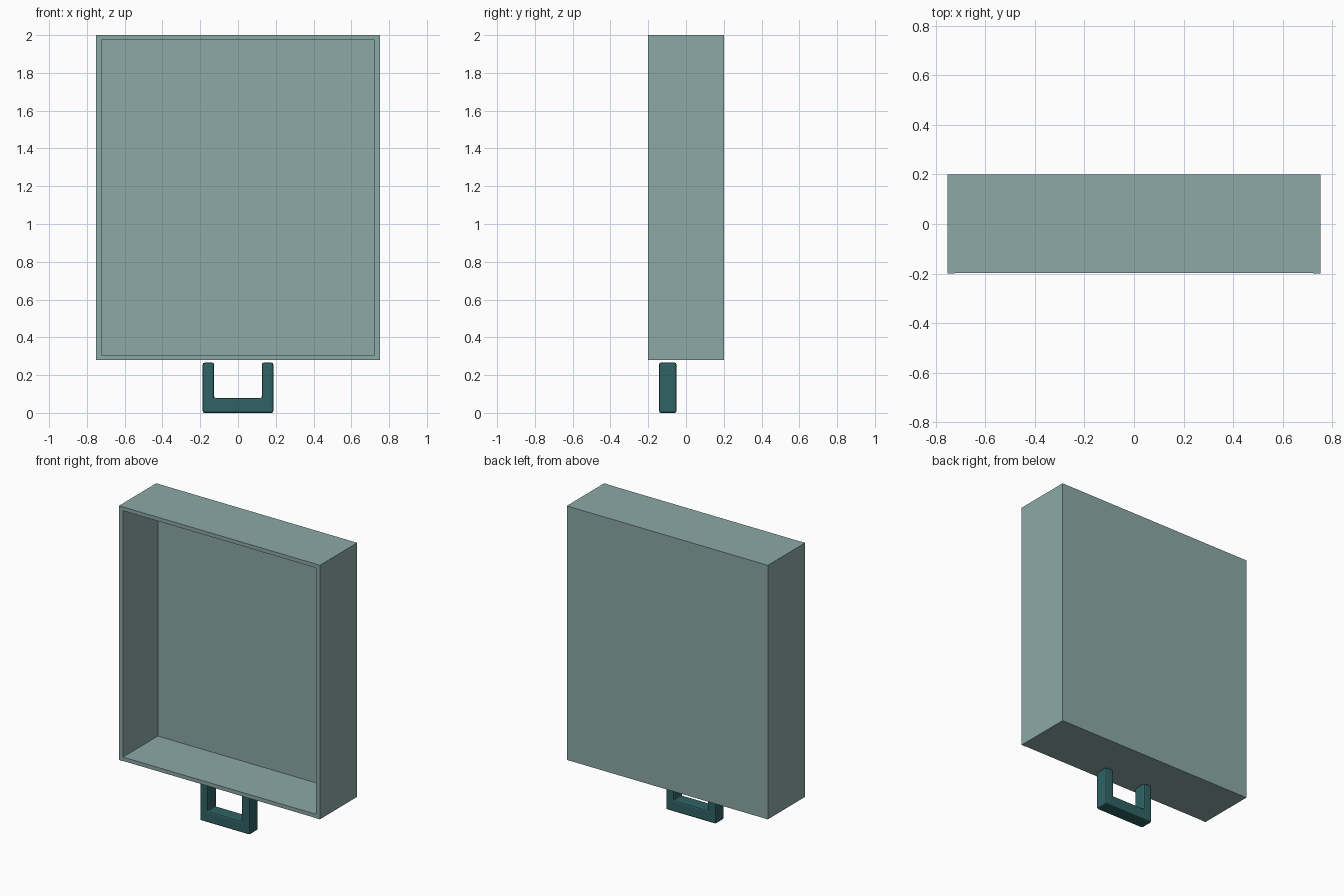
import bpy
import bmesh

if "Cube" in bpy.data.objects:
    bpy.data.objects.remove(bpy.data.objects["Cube"])


def material(name, color):
    m = bpy.data.materials.new(name)
    m.diffuse_color = (*color, 1)
    m.use_nodes = True
    m.node_tree.nodes["Principled BSDF"].inputs["Base Color"].default_value = m.diffuse_color
    return m


pale = material("pale_teal", (0.258, 0.397, 0.381))
dark = material("dark_teal", (0.028, 0.122, 0.127))


def finish(name, bm, mat):
    bmesh.ops.recalc_face_normals(bm, faces=bm.faces)
    me = bpy.data.meshes.new(name)
    bm.to_mesh(me)
    bm.free()
    me.materials.append(mat)
    ob = bpy.data.objects.new(name, me)
    bpy.context.collection.objects.link(ob)
    return ob


def box(name, lo, hi, mat):
    bm = bmesh.new()
    bmesh.ops.create_cube(bm, size=1)
    for v in bm.verts:
        for i in range(3):
            v.co[i] = hi[i] if v.co[i] > 0 else lo[i]
    return finish(name, bm, mat)


X, Y, Z0, Z1 = 0.753, 0.2, 0.28, 2.0
XI, YI, T = 0.723, 0.175, 0.026

# Open-fronted case: two sides, back, top and bottom
box("left_side", (-X, -Y, Z0), (-XI, YI, Z1), pale)
box("right_side", (XI, -Y, Z0), (X, YI, Z1), pale)
box("back_panel", (-X, YI, Z0), (X, Y, Z1), pale)
box("top_panel", (-XI, -Y + 0.002, Z1 - T), (XI, YI, Z1), pale)
box("bottom_panel", (-XI, -Y + 0.002, Z0), (XI, YI, Z0 + T), pale)

# U-shaped handle from an extruded profile
half = [(0.187, 0), (0.187, 0.266), (0.126, 0.266), (0.126, 0.078)]
profile = half + [(-x, z) for x, z in reversed(half)]
bm = bmesh.new()
face = bm.faces.new([bm.verts.new((x, -0.143, z)) for x, z in profile])
ext = bmesh.ops.extrude_face_region(bm, geom=[face])
for g in ext["geom"]:
    if isinstance(g, bmesh.types.BMVert):
        g.co.y = -0.05
handle = finish("handle", bm, dark)
bevel = handle.modifiers.new("soft_edges", "BEVEL")
bevel.width = 0.01
bevel.segments = 2
